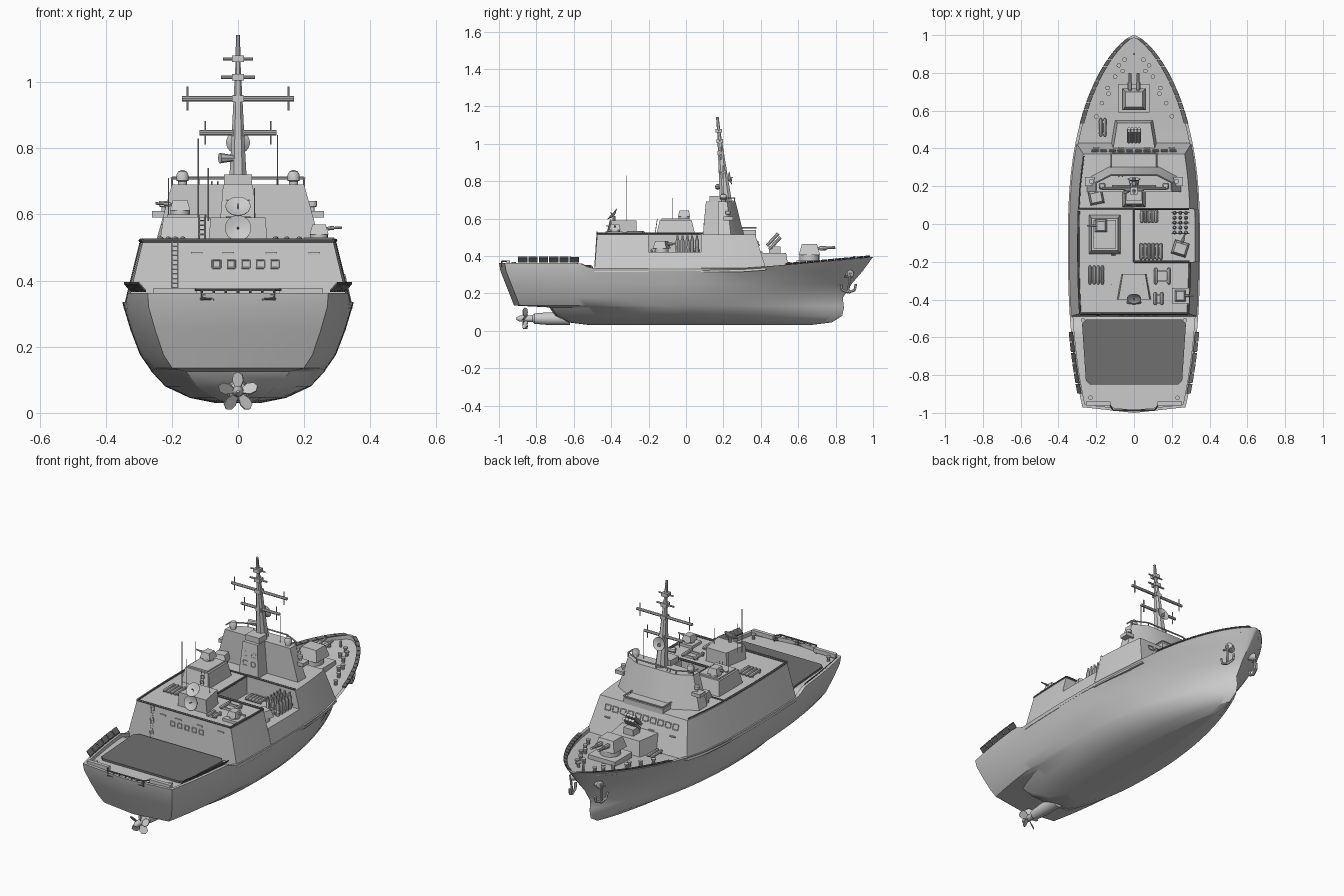
import bpy, bmesh, math
from math import sin, cos, pi
from mathutils import Vector, Matrix

if "Cube" in bpy.data.objects:
    bpy.data.objects.remove(bpy.data.objects["Cube"])

parts = {}   # part name -> (verts, faces); everything with one name becomes one object
dark = bpy.data.materials.new("dark_grey")
dark.diffuse_color = (0.16, 0.16, 0.16, 1)
dark.use_nodes = True
dark.node_tree.nodes["Principled BSDF"].inputs["Base Color"].default_value = dark.diffuse_color

def add(name, verts, faces):
    V, F = parts.setdefault(name, ([], []))
    o = len(V)
    V.extend(tuple(v) for v in verts)
    F.extend([i + o for i in f] for f in faces)

def loft(name, rings, caps=True):
    n, m = len(rings[0]), len(rings)
    f = [(a*n+i, a*n+(i+1) % n, (a+1)*n+(i+1) % n, (a+1)*n+i) for a in range(m-1) for i in range(n)]
    if caps:
        f += [tuple(range(n))[::-1], tuple(range((m-1)*n, m*n))]
    add(name, [p for r in rings for p in r], f)

def box(name, c, s, taper=(1, 1), rz=0):
    R = Matrix.Rotation(rz, 3, 'Z')
    ring = lambda k, tx, ty: [Vector(c) + R @ Vector((a*s[0]/2*tx, b*s[1]/2*ty, k*s[2]/2))
                              for a, b in ((-1, -1), (1, -1), (1, 1), (-1, 1))]
    loft(name, [ring(-1, 1, 1), ring(1, *taper)])

def revolve(name, p, d, prof, n=12):
    """profile of (distance, radius) turned about the axis d from p"""
    p, d = Vector(p), Vector(d).normalized()
    u = d.orthogonal().normalized()
    w = d.cross(u)
    loft(name, [[p + d*h + (u*cos(2*pi*i/n) + w*sin(2*pi*i/n))*r for i in range(n)] for h, r in prof])

def rod(name, p, q, r, r2=None, n=8):
    d = Vector(q) - Vector(p)
    revolve(name, p, d, [(0, r), (d.length, r if r2 is None else r2)], n)

def path(name, pts, r, closed=False):
    for a, b in zip(pts, pts[1:] + (pts[:1] if closed else [])):
        rod(name, a, b, r, n=6)

# ---- hull: waterlines (z, half width, stern y, bow y, stern fraction, bow exponents)
YM = -0.1
GUN = (.335, .35, -.97, 1.0, .78, 2.5, .7)
levels = [(.03, .07, -.5, .66, .5, 2, .8), (.045, .145, -.62, .78, .5, 2, .85), (.08, .22, -.69, .835, .55, 2, .9),
          (.125, .262, -.72, .845, .6, 2, .95), (.135, .268, -.89, .843, .74, 2, .95),
          (.175, .296, -.905, .838, .76, 2, .95), (.25, .325, -.935, .885, .77, 2.1, .9),
          (.32, .346, -.962, .945, .78, 2.3, .75), GUN]

def half(y, lv=GUN):
    z, w, ys, yb, sf, p, q = lv
    if y > YM:
        return w*max(0, 1 - min(1, (y-YM)/(yb-YM))**p)**q
    return w*(1 - (1-sf)*((YM-y)/(YM-ys))**2.5)

def gz(y):
    t = min(1, max(0, (-.5-y)/.08))
    return .335 + .027*t*t*(3-2*t) + .06*max(0, (y-.3)/.7)**1.1

M, rings = 90, []
for lv in levels:
    ys, yb = lv[2], lv[3]
    side = []
    for j in range(M):
        y = yb + (ys-yb)*(j/(M-1))**1.6
        side.append((half(y, lv), y, gz(y) if lv is GUN else lv[0]))
    bulge = .03 if lv[0] > .13 else .01
    rings.append(side + [(0, ys-bulge, side[-1][2])] + [(-x, y, z) for x, y, z in side[:0:-1]])
rings.append([(x*.95, y*.985, z) for x, y, z in rings[-1]])
rings.append([(x, y, z-.02) for x, y, z in rings[-1]])
loft("hull", rings, caps=False)
n = 2*M
for name, r in (("hull_bottom", rings[0]), ("main_deck", rings[-1])):
    add(name, r, [list(dict.fromkeys((j, j+1, n-j-1, (n-j) % n))) for j in range(M)])

# ---- shaft pod and propeller
revolve("shaft_pod", (0, -.62, .065), (0, -1, 0), [(0, .035), (.12, .034), (.19, .028), (.2, .018), (.27, .016), (.29, .004)], 20)
for k in range(5):
    a = 2*pi*k/5 + pi/2
    e, t = Vector((cos(a), 0, sin(a))), Vector((-sin(a), .8, cos(a))).normalized()
    c = Vector((0, -.86, .062))
    nrm = e.cross(t)*.002
    outl = [c + e*r + t*w for r, w in ((.01, -.008), (.035, -.021), (.054, -.017), (.062, 0), (.054, .017), (.035, .021), (.01, .008))]
    loft("propeller", [[p - nrm for p in outl], [p + nrm for p in outl]])

# ---- superstructure main block, flush with the hull side, notch on the right side
ZT = .515
def block(name, ends, left, right):
    (y0b, y0t), (y1b, y1t) = ends
    rs = []
    for i in range(7):
        yb, yt = y0b + (y1b-y0b)*i/6, y0t + (y1t-y0t)*i/6
        wb, zb = half(yb)-.003, gz(yb)-.02
        wt = half(yt)-.052
        rs.append([(-wb if left else 0, yb, zb), (-wt if left else 0, yt, ZT), (wt if right else 0, yt, ZT), (wb if right else 0, yb, zb)])
    loft(name, rs)
block("aft_superstructure", ((-.49, -.475), (-.2, -.2)), 1, 1)
block("middle_superstructure", ((-.2, -.2), (.08, .08)), 1, 0)
block("forward_superstructure", ((.08, .08), (.43, .37)), 1, 1)
loft("side_recess", [[(0, y, .32), (0, y, .42), (half(y)-.026, y, .42), (half(y)-.003, y, .32)] for y in (-.2, -.1, 0, .08)])

# ---- bridge, central tower and mast
loft("bridge", [[(-a, .17, z), (a, .17, z), (a, .17+b, z), (.12, c, z), (-.12, c, z), (-a, .17+b, z)]
                for z, a, b, c in ((.51, .25, .07, .31), (.69, .2, .05, .265))])
path("bridge_rail", [(-.2, .18, .71), (-.2, .22, .71), (-.12, .26, .71), (.12, .26, .71), (.2, .22, .71), (.2, .18, .71)], .004)
for x, y in ((-.2, .22), (-.12, .26), (0, .26), (.12, .26), (.2, .22)):
    rod("bridge_rail", (x, y, .685), (x, y, .71), .003)
box("rear_tower", (0, .145, .6), (.12, .11, .18), (.75, .7))
box("rear_tower", (0, .16, .705), (.085, .07, .03))
box("front_platform", (0, .335, .525), (.24, .08, .03))
path("front_platform_rail", [(-.12, .3, .55), (-.12, .375, .55), (.12, .375, .55), (.12, .3, .55)], .004)
my = lambda z: .21 - (z-.72)*.1
loft("mast", [[(a*w, my(z)+b*w*1.2, z) for a, b in ((-1, -.5), (-.5, -1), (.5, -1), (1, -.5), (1, .5), (.5, 1), (-.5, 1), (-1, .5))]
              for z, w in ((.68, .028), (.8, .021), (.94, .014), (1.05, .008), (1.143, .006))])
for z, w, r in ((.95, .17, .008), (.847, .117, .008), (1.015, .052, .005), (1.07, .045, .004)):
    rod("mast_yards", (-w, my(z), z), (w, my(z), z), r)
    box("mast_yards", (0, my(z), z), (.035, .035, .02))
    if w > .1:
        for s in (1, -1):
            rod("yard_aerials", (s*(w-.018), my(z), z-.036), (s*(w-.018), my(z), z+.036), .003)

def dish(name, p, d, r):
    revolve(name, p, d, [(0, r*.15), (r*.1, r*.5), (r*.35, r), (r*.4, r), (r*.2, r*.5), (r*.12, .001)], 20)
    rod(name, p, Vector(p) + Vector(d).normalized()*r*.7, r*.06)
rod("mast_radar", (0, .2, .81), (0, .245, .81), .008)
dish("mast_radar", (0, .225, .815), (0, 1, .2), .036)
rod("mast_horn", (0, .19, .77), (-.055, .17, .77), .007, .016)
for s in (1, -1):   # sensor domes and bridge wings
    revolve("sensor_domes", (s*.168, .2, .69), (0, 0, 1), [(0, .014), (.01, .014), (.012, .019), (.03, .019), (.04, .013), (.044, .003)])
    box("bridge_wing", (s*.235, .225, .6), (.05, .05, .02))
    revolve("wing_lamps", (s*.225, .225, .61), (0, 0, 1), [(0, .006), (.012, .006), (.014, .014), (.03, .014)])

# ---- guns
def gun(name, x, y, z, s, ang, nb=2):
    d, u = Vector((-sin(ang), cos(ang), .06)), Vector((cos(ang), sin(ang), 0))
    rod(name, (x, y, z), (x, y, z+s*.25), s*.45, n=16)
    box(name, (x, y, z+s*.5), (s, s*.95, s*.5), (.75, .7), ang)
    for k in range(nb):
        o = Vector((x, y, z+s*.52)) + u*((k-(nb-1)/2)*s*.36)
        rod(name, o, o+d*s*1.15, s*.06)
        rod(name, o+d*s*.45, o+d*s*.75, s*.1)
box("foredeck_gun_base", (0, .665, .36), (.165, .15, .03))
gun("foredeck_gun", 0, .66, .375, .12, 0)
gun("left_rear_gun", -.175, -.01, .595, .065, pi/2, 1)
gun("left_bridge_gun", -.2, .14, .515, .075, .2, 1)
gun("right_recess_gun", .245, -.13, .42, .08, -.3, 1)
gun("right_aft_gun", .245, -.38, .525, .06, -pi/2, 1)
box("right_aft_gun_base", (.245, -.38, .52), (.09, .08, .02))

# ---- foredeck rocket launcher on its house
loft("launcher_house", [[(-a, y0, z), (a, y0, z), (a*.8, y1, z), (-a*.8, y1, z)] for z, a, y0, y1 in ((.33, .125, .39, .55), (.415, .11, .4, .535))])
box("rocket_launcher", (0, .475, .43), (.06, .06, .04))
for i in range(4):
    for k in range(2):
        x, o = (i-1.5)*.018, k*.02
        rod("rocket_launcher", (x, .445-o*.6, .435+o), (x, .505-o*.6, .5+o), .009)

# ---- deckhouses behind the bridge
loft("left_deckhouse", [[(-.155+a*w, -.055+b*l, z) for a, b in ((-1, -1), (1, -1), (1, 1), (-1, 1))] for z, w, l in ((.51, .083, .105), (.592, .07, .085))])
box("left_deckhouse_roof", (-.155, -.055, .595), (.12, .15, .01))
loft("aft_deckhouse", [[(-.09*k, -.4, z), (.09*k, -.4, z), (.065*k, -.265, z), (-.065*k, -.265, z)] for z, k in ((.51, 1), (.59, .92))])
rod("aft_dish", (0, -.385, .59), (0, -.385, .615), .008)
dish("aft_dish", (0, -.385, .615), (0, -1, .9), .038)
dish("lower_aft_dish", (0, -.4, .555), (0, -1, .25), .04)
for x, y, z0, z1 in ((-.12, -.32, .59, .83), (.12, .2, .69, .84), (-.09, -.32, .58, .74), (-.21, -.07, .59, .71), (.05, -.32, .58, .68)):
    rod("whip_aerials", (x, y, z0), (x, y, z1), .0018, n=5)

# ---- deck tubes, lockers and upright canisters
for x, y, z, num, gap, ln in ((.08, .04, .43, 5, .019, .07), (.09, -.145, .43, 6, .021, .09), (-.2, -.27, .525, 4, .022, .1), (.15, -.275, .525, 2, .07, .09),
                              (.13, -.395, .525, 2, .035, .07), (-.165, .51, .36, 2, .022, .1)):
    for i in range(num):
        X = x + (i-(num-1)/2)*gap
        revolve("deck_tubes", (X, y-ln/2, z), (0, 1, 0), [(0, .004), (.008, .009), (ln-.008, .009), (ln, .004)], 8)
    for o in (-.3, .3):
        box("tube_cradles", (x, y+o*ln, z-.005), ((num-1)*gap+.022, .008, .012))
for i in range(3):
    for k in range(5):
        revolve("upright_canisters", (.215+i*.03, -.045+k*.026, .42), (0, 0, 1), [(0, .011), (.06, .011), (.075, .006), (.09, .005)], 8)
    box("canister_rack", (.245, -.05+i*.055, .445), (.095, .006, .012))

# ---- windows, slots and ladders on the walls
def frame(name, c, w, h, slope):
    x, y, z = c
    path(name, [(x+a*w/2, y+b*h/2*slope, z+b*h/2) for a, b in ((-1, -1), (1, -1), (1, 1), (-1, 1))], .0025, True)
for i in range(5):
    frame("aft_windows", (-.065+i*.044, -.481, .45), .024, .024, .08)
for x in (-.125, -.03, .1, .23):
    box("wall_slots", (x, -.478, .482), (.035, .008, .008))
for i in range(10):
    frame("forward_windows", (-.207+i*.046, .388, .468), .032, .026, -.33)
for x in (-.2, -.07, .07, .2):
    box("wall_slots", (x, .403, .42), (.03, .01, .006))
for z in (.58, .63):
    for x in (-.025, .025):
        frame("tower_windows", (x, .09+(z-.51)*.11, z), .024, .024, .1)
for x, y, z0, z1 in ((-.19, -.488, .345, .53), (-.108, -.165, .52, .6), (-.07, .3, .52, .7)):
    dy = -.05 if y > .2 else .012
    for s in (-.009, .009):
        rod("ladders", (x+s, y, z0), (x+s, y+dy, z1), .002, n=5)
    for k in range(int((z1-z0)/.014)):
        t = (k*.014+.006)/(z1-z0)
        rod("ladders", (x-.009, y+dy*t, z0+(z1-z0)*t), (x+.009, y+dy*t, z0+(z1-z0)*t), .0018, n=5)

# ---- edge rails of the upper deck
edge = lambda ys, s: [(s*(half(y)-.055), y, ZT+.006) for y in ys]
path("deck_edge_rail", edge((.07, -.07, -.2, -.33, -.475), -1) + edge((-.475, -.33, -.2), 1) + [(0, -.2, ZT+.006), (0, .08, ZT+.006)] + edge((.08,), 1), .006)
path("deck_edge_rail", edge((.36, .2, .08), -1) + [(0, .08, ZT+.006)], .004)

# ---- helicopter pad, safety nets, bow bulwark panels, stern rail
pad = [(-.235, -.85), (.235, -.85), (.255, -.83), (.275, -.53), (.255, -.505), (-.255, -.505), (-.275, -.53), (-.255, -.83)]
loft("landing_pad", [[(x, y, z) for x, y in pad] for z in (.325, .353)])
def panels(name, y0, y1, num, inner, outer, zi, zo):
    for s in (1, -1):
        for i in range(num):
            ys = [y0+(y1-y0)*(i+t)/num for t in (.05, .95)]
            loft(name, [[(s*max(0, half(y)+o), y, gz(y)+z+h) for y, o, z in
                         ((ys[0], inner, zi), (ys[1], inner, zi), (ys[1], outer, zo), (ys[0], outer, zo))] for h in (0, .006)])
panels("safety_nets", -.9, -.57, 6, -.01, .012, .004, .028)
panels("bow_bulwark", .53, .985, 12, -.022, .002, 0, .004)
for z in (.345, .358, .372):
    path("stern_rail", [(-.13, -.955, z), (-.11, -.985, z), (.11, -.985, z), (.13, -.955, z)], .004)
for i in range(7):
    rod("stern_rail", (-.11+i*.11/3, -.985, .34), (-.11+i*.11/3, -.985, .374), .004)
for s in (1, -1):
    box("stern_fairlead", (s*.19, -.95, .366), (.13, .02, .022))
    # bollards, hatches and anchors
    for x, y in ((.23, -.92), (.27, -.51), (.2, .57), (.17, .64), (.14, .72), (.135, .69), (.1, .78), (.08, .84), (.06, .81), (.05, .87)):
        revolve("bollards", (s*x, y, gz(y)-.03), (0, 0, 1), [(0, .009), (.028, .008), (.03, .012), (.037, .012)], 10)
    A = lambda o, u, z: (s*(.085+o), .868+u, z)
    revolve("hawse_pipe", A(0, .01, .305), (s, .5, 0), [(-.04, .02), (.004, .02), (.008, .014)], 14)
    rod("anchors", A(.01, .01, .31), A(.005, 0, .215), .006)
    path("anchors", [A(.012, -.04, .25), A(.01, -.034, .218), A(.005, 0, .205), A(-.006, .034, .218), A(-.008, .04, .25)], .007)
    rod("anchors", A(.014, -.02, .29), A(0, .025, .29), .004)
rod("bollards", (0, .9, .35), (0, .9, .4), .006)

# ---- turn the collected parts into objects
darks = ("landing_pad", "bow_bulwark", "safety_nets", "stern_rail", "deck_edge_rail")
for name, (V, F) in parts.items():
    me = bpy.data.meshes.new(name)
    me.from_pydata(V, [], F)
    bm = bmesh.new()
    bm.from_mesh(me)
    bmesh.ops.remove_doubles(bm, verts=bm.verts, dist=1e-5)
    bmesh.ops.recalc_face_normals(bm, faces=bm.faces)
    for f in bm.faces:
        f.smooth = True
    bm.to_mesh(me)
    bm.free()
    me.set_sharp_from_angle(angle=math.radians(32))
    if name in darks:
        me.materials.append(dark)
    bpy.context.collection.objects.link(bpy.data.objects.new(name, me))
